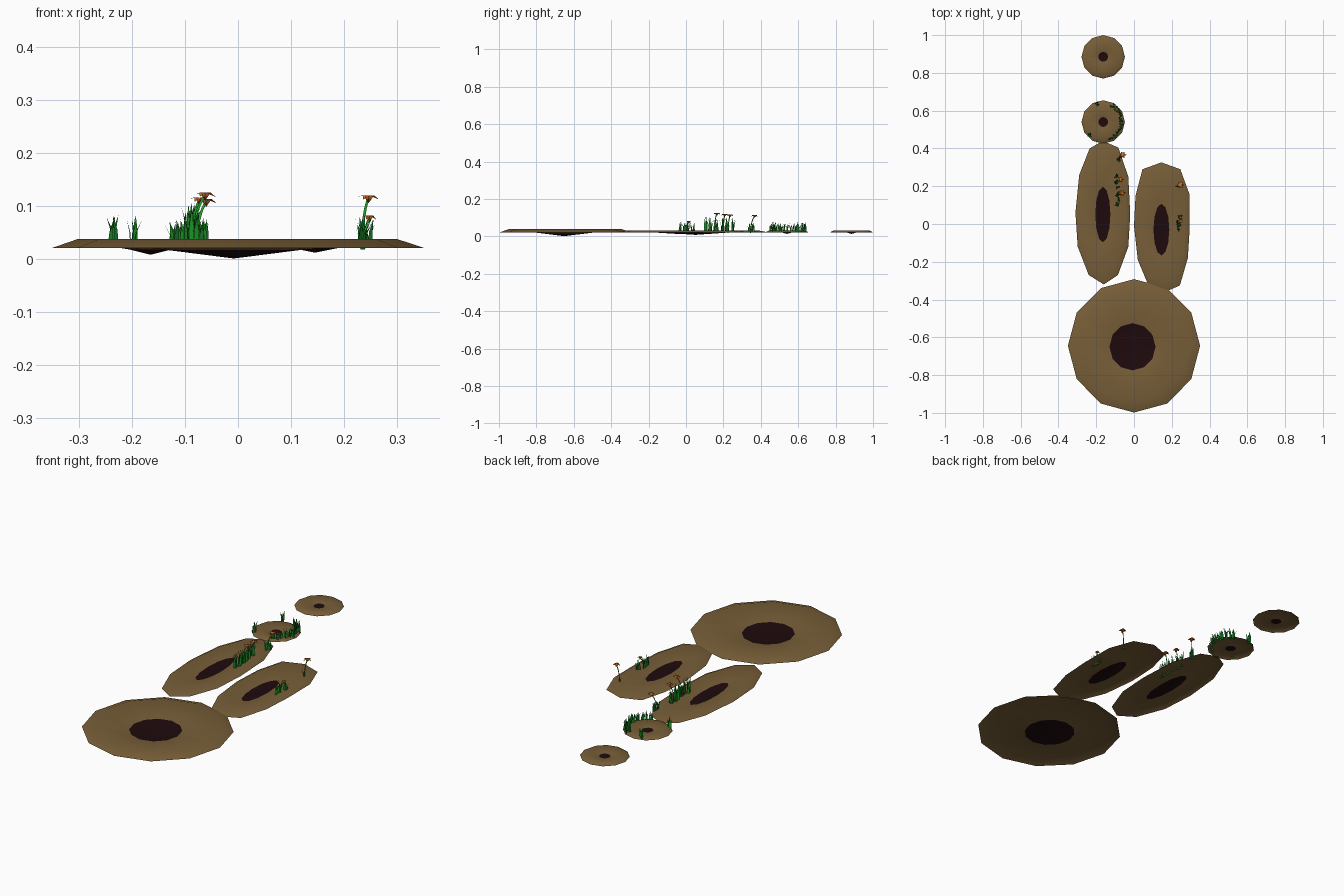
import bpy, bmesh, math, random
from mathutils import Vector

if "Cube" in bpy.data.objects:
    bpy.data.objects.remove(bpy.data.objects["Cube"])

random.seed(7)


def material(name, rgb):
    m = bpy.data.materials.new(name)
    m.diffuse_color = (*rgb, 1)
    m.use_nodes = True
    m.node_tree.nodes["Principled BSDF"].inputs["Base Color"].default_value = m.diffuse_color
    return m


SOIL = material("soil brown", (0.185, 0.112, 0.039))
PIT = material("dark earth", (0.013, 0.003, 0.004))
GREEN = material("grass green", (0.014, 0.33, 0.022))
DARK_GREEN = material("deep green", (0.010, 0.20, 0.025))
ORANGE = material("petal orange", (0.66, 0.17, 0.015))
MAROON = material("flower heart brown", (0.36, 0.085, 0.015))


def finish(bm, name, mats):
    for f in bm.faces:
        f.smooth = True
    me = bpy.data.meshes.new(name)
    bm.to_mesh(me)
    bm.free()
    for m in mats:
        me.materials.append(m)
    ob = bpy.data.objects.new(name, me)
    bpy.context.collection.objects.link(ob)
    return ob


def ellipse(cx, cy, rx, ry, n=12):
    return [(cx + rx * math.cos(math.tau * i / n),
             cy + ry * math.sin(math.tau * i / n)) for i in range(n)]


# Open mound: rim on the ground, raised crest, funnel down to a dark pit
def mound(name, centre, outline, crest, crest_z, pit, low):
    cx, cy = centre
    bm = bmesh.new()
    crest_pts = [(cx + (x - cx) * crest, cy + (y - cy) * crest) for x, y in outline]
    pit_z = low + (crest_z - low) * 0.42
    layers = [(outline, 0.021), (crest_pts, crest_z), (ellipse(cx, cy, *pit), pit_z)]
    rings = [[bm.verts.new((x, y, z)) for x, y in pts] for pts, z in layers]
    tip = bm.verts.new((cx, cy, low))
    for i in range(12):
        j = (i + 1) % 12
        for a, b in zip(rings, rings[1:]):
            bm.faces.new((a[i], a[j], b[j], b[i]))
        bm.faces.new((rings[2][i], rings[2][j], tip)).material_index = 1
    finish(bm, name, [SOIL, PIT])


mound("large_mound", (-0.008, -0.65), ellipse(0, -0.645, 0.35, 0.353), 0.857, 0.038,
      (0.122, 0.125), 0.001)
left_outline = [(-0.02, 0.05), (-0.03, 0.25), (-0.083, 0.405), (-0.165, 0.44),
                (-0.235, 0.40), (-0.29, 0.26), (-0.31, 0.06), (-0.298, -0.12),
                (-0.24, -0.27), (-0.16, -0.32), (-0.085, -0.27), (-0.03, -0.12)]
mound("left_long_mound", (-0.165, 0.05), left_outline, 0.86, 0.032, (0.040, 0.147), 0.008)
right_outline = [(0.295, -0.02), (0.293, 0.16), (0.245, 0.29), (0.145, 0.326),
                 (0.045, 0.29), (0.008, 0.15), (0, -0.01), (0.02, -0.19),
                 (0.07, -0.31), (0.165, -0.36), (0.243, -0.325), (0.285, -0.18)]
mound("right_long_mound", (0.145, -0.03), right_outline, 0.86, 0.032, (0.042, 0.137), 0.012)
for label, y in (("middle", 0.54), ("far", 0.885)):
    mound(f"{label}_small_mound", (-0.163, y), ellipse(-0.163, y, 0.115, 0.115),
          0.85, 0.031, (0.026, 0.026), 0.013)


# Tapered ribbon along a bending path
def blade(bm, base, tip, width, angle, mat, taper=True, rows_n=3):
    base, tip = Vector(base), Vector(tip)
    mid = Vector((base.x, base.y, base.z * 0.4 + tip.z * 0.6))
    side = Vector((math.cos(angle), math.sin(angle), 0)) * width / 2
    rows = []
    for k in range(rows_n):
        t = k / (rows_n - 1)
        p = base * (1 - t) ** 2 + mid * 2 * t * (1 - t) + tip * t * t
        s = side * ((1 - t ** 2) if taper else 1)
        if taper and t == 1:
            rows.append([bm.verts.new(p)])
        else:
            rows.append([bm.verts.new(p - s), bm.verts.new(p + s)])
    for a, b in zip(rows, rows[1:]):
        bm.faces.new(a + b[::-1]).material_index = mat


def tuft(bm, x, y, height, count, spread):
    for i in range(count):
        a = math.tau * (i + random.random()) / count
        bx, by = x + random.uniform(-spread, spread), y + random.uniform(-spread, spread)
        lean = random.uniform(0.006, 0.016)
        top = 0.03 + (height - 0.03) * random.uniform(0.65, 1)
        blade(bm, (bx, by, 0.022),
              (bx + lean * math.cos(a), by + lean * math.sin(a), top),
              0.011, a + math.pi / 2, 0 if i % 3 else 1)


# Grass: tufts along each mound edge
def grass(name, spots, height, count, spread=0.007):
    bm = bmesh.new()
    for x, y in spots:
        tuft(bm, x, y, height, count, spread)
    finish(bm, name, [GREEN, DARK_GREEN])


arc = [(-0.165 + 0.1 * math.cos(math.radians(d)), 0.54 + 0.1 * math.sin(math.radians(d)))
       for d in range(-62, 60, 11)]
grass("small_mound_grass", arc, 0.078, 4)
grass("small_mound_stray_grass", [(-0.195, 0.635), (-0.235, 0.472)], 0.084, 6)
grass("left_mound_grass", [(-0.087, 0.105), (-0.083, 0.13), (-0.08, 0.165), (-0.09, 0.195),
                           (-0.095, 0.22), (-0.093, 0.25)], 0.108, 6)
grass("left_mound_far_grass", [(-0.08, 0.34), (-0.075, 0.355)], 0.08, 5)
grass("right_mound_grass", [(0.24, -0.035), (0.238, -0.01), (0.235, 0.01), (0.242, 0.035)],
      0.082, 5)


# Flower: bent stem, leaves, and a ring of wide drooping petals
def flower(name, base, head, radius):
    bm = bmesh.new()
    for a in (0, math.pi / 2):
        blade(bm, (*base, 0.018), head, 0.005, a, 0, taper=False, rows_n=5)
    for a in (0.8, 3.2):
        blade(bm, (*base, 0.02), (base[0] + 0.014 * math.cos(a),
              base[1] + 0.014 * math.sin(a), 0.06), 0.010, a + 1.57, 1)
    h = Vector(head)
    heart = bm.verts.new(h + Vector((0, 0, 0.003)))
    under = bm.verts.new(h - Vector((0, 0, 0.012)))
    for i in range(6):
        a = math.tau * i / 6

        def at(r, da, z):
            return bm.verts.new(h + Vector((r * math.cos(a + da), r * math.sin(a + da), z)))
        l, r = at(radius * 0.6, -0.5, 0.003), at(radius * 0.6, 0.5, 0.003)
        end = at(radius, 0, -0.005 + 0.006 * (i % 2))
        bm.faces.new((heart, l, end, r)).material_index = 2
        bm.faces.new((under, r, l)).material_index = 3
    finish(bm, name, [GREEN, DARK_GREEN, ORANGE, MAROON])


flower("left_flower_near", (-0.088, 0.15), (-0.062, 0.165, 0.122), 0.020)
flower("left_flower_middle", (-0.092, 0.225), (-0.072, 0.235, 0.113), 0.019)
flower("left_flower_far", (-0.08, 0.345), (-0.06, 0.366, 0.110), 0.020)
flower("right_flower_far", (0.233, 0.20), (0.246, 0.207, 0.117), 0.020)
flower("right_flower_near", (0.237, 0.0), (0.248, 0.015, 0.079), 0.013)
